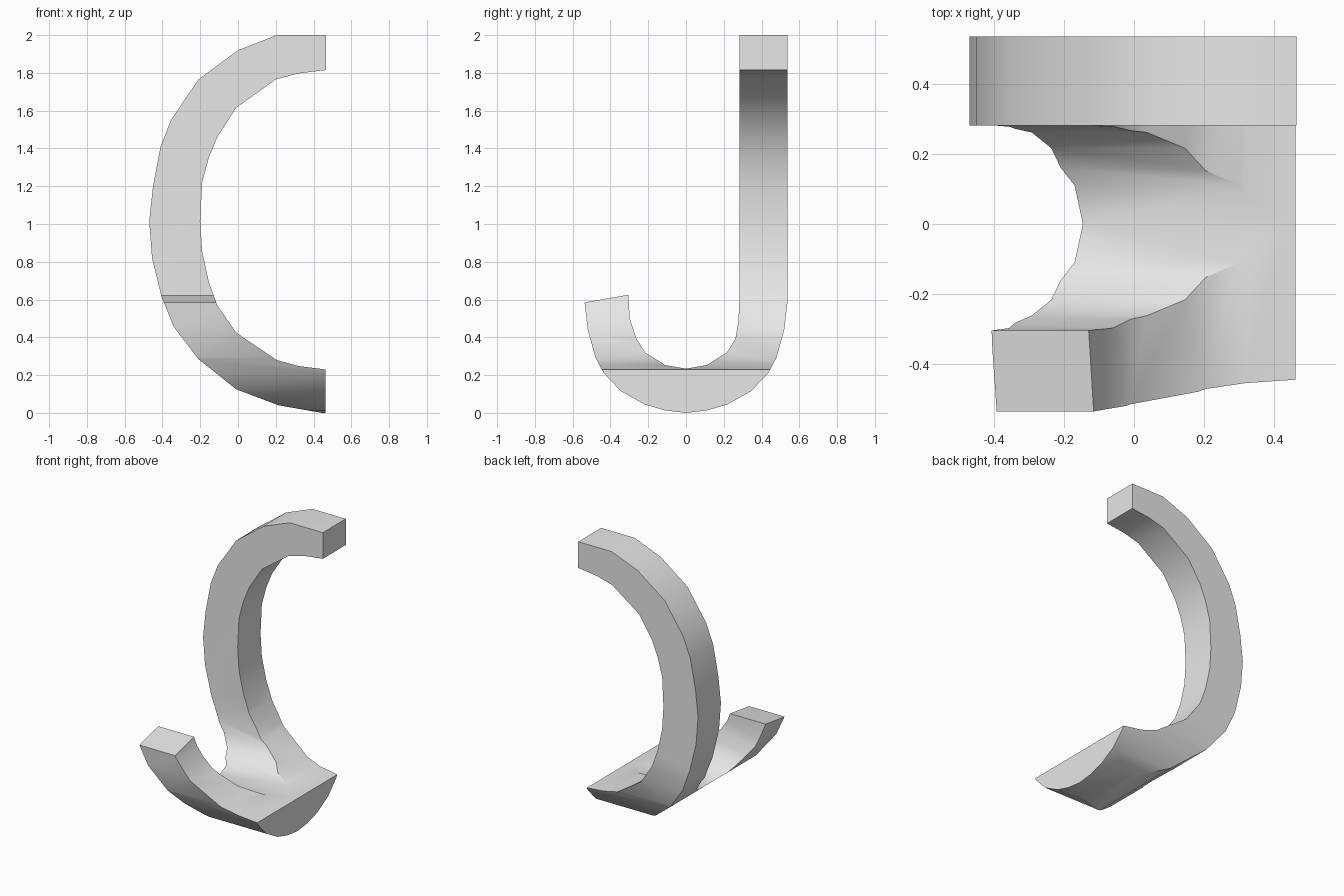
import bpy
import bmesh
import math

cube = bpy.data.objects.get("Cube")
if cube:
    bpy.data.objects.remove(cube, do_unlink=True)

grey = bpy.data.materials.new("plain grey")
grey.use_nodes = True
grey.diffuse_color = (0.8, 0.8, 0.8, 1)
grey.node_tree.nodes["Principled BSDF"].inputs["Base Color"].default_value = (0.8, 0.8, 0.8, 1)


def extrude_profile(name, profile, place, depth):
    """Sweep a closed 2D profile from -depth to depth along the remaining axis."""
    bm = bmesh.new()
    face = bm.faces.new([bm.verts.new(place(a, z, -depth)) for a, z in profile])
    swept = bmesh.ops.extrude_face_region(bm, geom=[face])
    shift = [e - s for e, s in zip(place(0, 0, depth), place(0, 0, -depth))]
    verts = [g for g in swept["geom"] if isinstance(g, bmesh.types.BMVert)]
    bmesh.ops.translate(bm, verts=verts, vec=shift)
    bmesh.ops.recalc_face_normals(bm, faces=bm.faces)
    mesh = bpy.data.meshes.new(name)
    bm.to_mesh(mesh)
    bm.free()
    mesh.materials.append(grey)
    obj = bpy.data.objects.new(name, mesh)
    bpy.context.collection.objects.link(obj)
    return obj


# Open crescent seen from the front
crescent_outer = [(.465, 2), (.205, 2), (0, 1.92), (-.21, 1.765), (-.355, 1.55),
                  (-.41, 1.41), (-.45, 1.2), (-.47, 1.015), (-.455, .82),
                  (-.405, .615), (-.34, .455), (-.21, .285), (-.01, .125),
                  (.215, .04), (.462, -.003)]
crescent_inner = [(.462, .23), (.32, .248), (.205, .28), (-.01, .425), (-.11, .57),
                  (-.155, .695), (-.19, .855), (-.2, 1.015), (-.19, 1.22),
                  (-.155, 1.35), (-.11, 1.46), (-.01, 1.615), (.2, 1.765),
                  (.32, 1.797), (.465, 1.815)]
body = extrude_profile("double_curved_hook", crescent_outer + crescent_inner,
                       lambda a, z, d: (a, d, z), .8)

# Hook seen from the side; its rounded bottom is mirrored about the middle
bend = [(.537, .585), (.52, .44), (.48, .295), (.435, .21), (.345, .115),
        (.22, .045), (.11, .013)]
throat = [(.11, .253), (.217, .32), (.262, .393), (.278, .49)]


def mirrored(points):
    return [(-y, z) for y, z in reversed(points)]


hook = ([(.537, 2.1)] + bend + [(0, 0)] + mirrored(bend) + [(-.305, .625)]
        + [(-.298, .5)] + mirrored(throat[:3]) + [(0, .234)] + throat
        + [(.282, .6), (.282, 2.1)])
cutter = extrude_profile("hook_cutter", hook, lambda a, z, d: (d, a, z), .8)
cutter.hide_render = True

# Keep only the volume shared by both profiles
cut = body.modifiers.new("shared volume", "BOOLEAN")
cut.operation = "INTERSECT"
cut.solver = "EXACT"
cut.object = cutter
bpy.ops.object.select_all(action="DESELECT")
body.select_set(True)
bpy.context.view_layer.objects.active = body
bpy.ops.object.modifier_apply(modifier=cut.name)
bpy.data.objects.remove(cutter, do_unlink=True)
bpy.ops.object.shade_smooth_by_angle(angle=math.radians(30))
